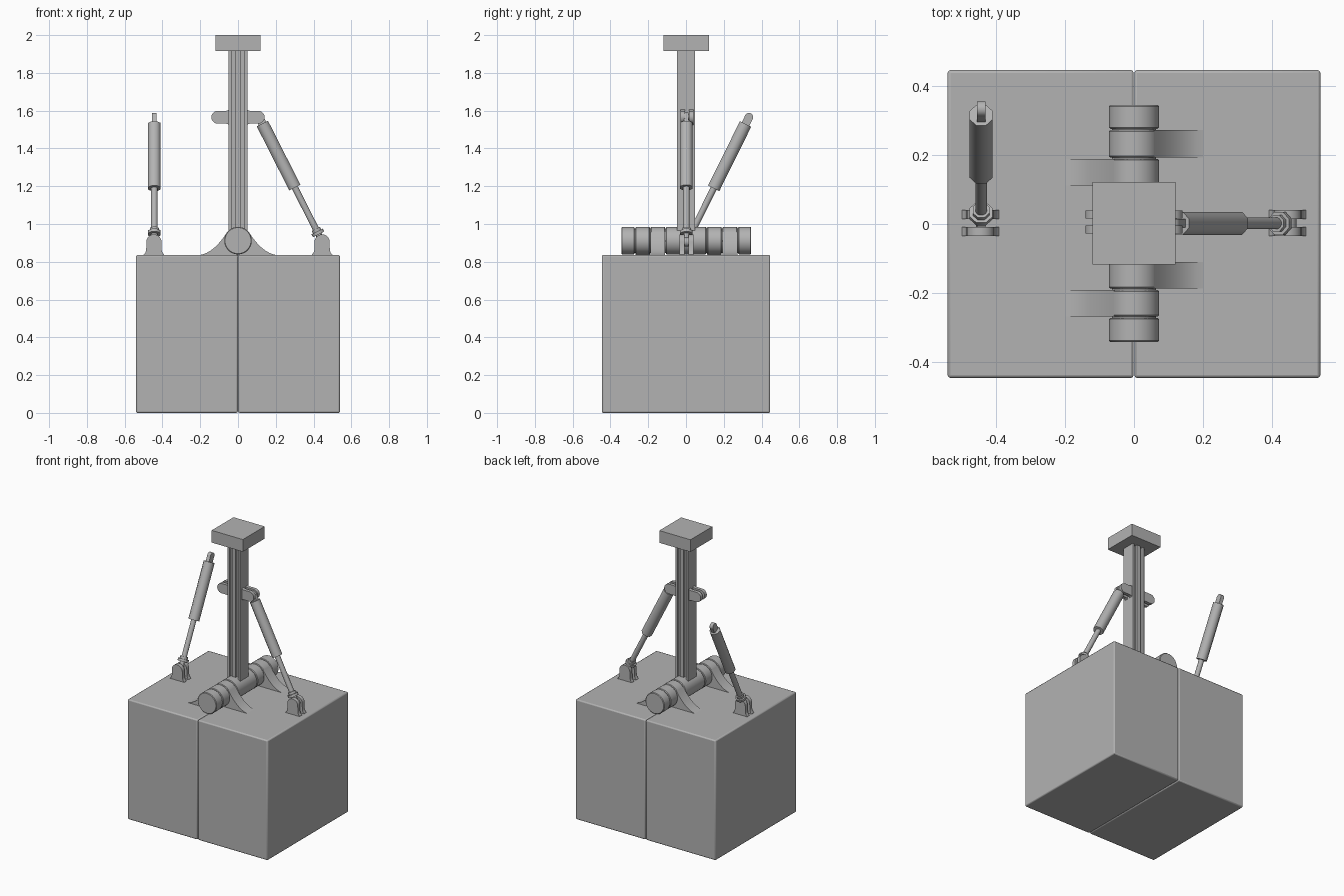
import bpy, bmesh, math
from mathutils import Vector, Matrix

if "Cube" in bpy.data.objects:
    bpy.data.objects.remove(bpy.data.objects["Cube"])

grey = bpy.data.materials.new("machine grey")
grey.diffuse_color = (0.45, 0.45, 0.45, 1)
grey.use_nodes = True
grey.node_tree.nodes["Principled BSDF"].inputs["Base Color"].default_value = grey.diffuse_color


def finish(name, bm, bevel=0.0, segs=2, angle=35):
    bmesh.ops.recalc_face_normals(bm, faces=bm.faces[:])
    me = bpy.data.meshes.new(name)
    bm.to_mesh(me)
    bm.free()
    me.materials.append(grey)
    ob = bpy.data.objects.new(name, me)
    bpy.context.collection.objects.link(ob)
    if bevel:
        m = ob.modifiers.new("edge", 'BEVEL')
        m.width, m.segments, m.limit_method = bevel, segs, 'ANGLE'
        m.angle_limit = math.radians(50)
    bpy.ops.object.select_all(action='DESELECT')
    bpy.context.view_layer.objects.active = ob
    ob.select_set(True)
    bpy.ops.object.shade_smooth_by_angle(angle=math.radians(angle))
    return ob


def box(name, lo, hi, bevel=0.0):
    lo, hi = Vector(lo), Vector(hi)
    bm = bmesh.new()
    bmesh.ops.create_cube(bm, size=1, matrix=Matrix.Translation((lo + hi) / 2)
                          @ Matrix.Diagonal((*(hi - lo), 1)))
    return finish(name, bm, bevel)


def rod(name, a, b, r, sides, bevel=0.0, angle=50):
    a, b = Vector(a), Vector(b)
    d = b - a
    bm = bmesh.new()
    turn = Matrix.Rotation(math.pi / sides, 4, 'Z')
    bmesh.ops.create_cone(bm, cap_ends=True, segments=sides, radius1=r, radius2=r,
                          depth=d.length, matrix=Matrix.Translation((a + b) / 2)
                          @ d.to_track_quat('Z', 'Y').to_matrix().to_4x4() @ turn)
    return finish(name, bm, bevel, 1, angle)


def prism(name, pts, start, sweep):
    """Extrude a closed outline of 3D points from start along sweep."""
    bm = bmesh.new()
    f = bm.faces.new([bm.verts.new(Vector(p) + Vector(start)) for p in pts])
    ext = bmesh.ops.extrude_face_region(bm, geom=[f])['geom']
    bmesh.ops.translate(bm, vec=sweep, verts=[v for v in ext if isinstance(v, bmesh.types.BMVert)])
    return finish(name, bm)


def arc(cx, cz, r, a0, a1, n):
    return [(cx + r * math.cos(math.radians(a0 + (a1 - a0) * i / n)),
             cz + r * math.sin(math.radians(a0 + (a1 - a0) * i / n))) for i in range(n + 1)]


# two half counterweight blocks, meeting at the centre seam
for side, x0, x1 in (("left", -0.54, -0.001), ("right", 0.001, 0.54)):
    box(side + "_block", (x0, -0.446, 0), (x1, 0.446, 0.836), 0.008)

# hinge barrel: separate knuckles with fine gaps
HZ, HR = 0.912, 0.073
for y0, y1 in ((-0.342, -0.272), (-0.268, -0.191), (-0.187, -0.11), (-0.106, 0.108),
               (0.112, 0.189), (0.193, 0.272), (0.276, 0.345)):
    rod("hinge_knuckle", (0, y0, HZ), (0, y1, HZ), HR, 32, 0.004, 40)
rod("hinge_pin", (0, -0.335, HZ), (0, 0.338, HZ), HR - 0.008, 24)

# curved hinge leaves, alternating sides
a_top = 38
tx, tz = HR * math.cos(math.radians(a_top)), HZ + HR * math.sin(math.radians(a_top))
for s, y0, y1 in ((-1, -0.268, -0.191), (1, -0.187, -0.11), (-1, 0.112, 0.189), (1, 0.193, 0.272)):
    curve = []
    for i in range(9):
        t = i / 8
        curve.append(((1 - t) ** 2 * tx + 2 * t * (1 - t) * 0.125 + t * t * 0.2,
                      (1 - t) ** 2 * tz + 2 * t * (1 - t) * 0.85 + t * t * 0.836))
    pts = [(0, 0.9)] + curve + [(0.2, 0.83), (0, 0.83)]
    prism("hinge_leaf", [(s * x, 0, z) for x, z in pts], (0, y0, 0), (0, y1 - y0, 0))

# mast: grooved bar with plain left and right faces
half = [(-0.049, 0.047), (-0.034, 0.047), (-0.034, 0.03), (-0.014, 0.03), (-0.014, 0.047),
        (0.014, 0.047), (0.014, 0.03), (0.034, 0.03), (0.034, 0.047), (0.049, 0.047)]
prism("mast", [(x, y, 0) for x, y in half] + [(x, -y, 0) for x, y in reversed(half)],
      (0, 0, 0.88), (0, 0, 1.04))
box("mast_cap", (-0.12, -0.118, 1.915), (0.12, 0.122, 2.0))

# paired round-ended lugs on both sides of the mast
lug = [(0.045, 1.61), (0.052, 1.602), (0.062, 1.599)] + arc(0.107, 1.565, 0.034, 90, -90, 10) \
    + [(0.062, 1.531), (0.052, 1.528), (0.045, 1.52)]
for s in (-1, 1):
    for y0 in (-0.028, 0.016):
        prism("mast_lug", [(s * x, 0, z) for x, z in lug], (0, y0, 0), (0, 0.023, 0))
rod("lug_pin", (0.11, -0.028, 1.565), (0.11, 0.039, 1.565), 0.014, 12)

# clevis brackets on top of the blocks
right = [(0.054, 0.832), (0.054, 0.838), (0.046, 0.846), (0.041, 0.862)] \
    + arc(0, 0.905, 0.04, 0, 90, 6)
clevis = right + [(-x, z) for x, z in reversed(right[:-1])]
for cx in (-0.445, 0.445):
    for y0 in (-0.035, 0.014):
        prism("clevis_cheek", [(x, 0, z) for x, z in clevis], (cx, y0, 0), (0, 0.026, 0))
    rod("clevis_pin", (cx, -0.034, 0.905), (cx, 0.039, 0.905), 0.014, 12)


# hydraulic struts: eye, collar, rod, body, upper eye
def strut(low, top, tag):
    low, top = Vector(low), Vector(top)
    d = (top - low).normalized()
    length = (top - low).length
    side = d.cross(Vector((0, 0, 1))).normalized() * 0.0125
    at = lambda t: low + d * t
    rod(tag + "_lower_eye", low - side, low + side, 0.024, 16)
    rod(tag + "_piston_rod", low, at(length - 0.38), 0.0175, 12)
    rod(tag + "_collar", at(0.045), at(0.062), 0.036, 8)
    rod(tag + "_neck", at(0.062), at(0.078), 0.026, 8)
    rod(tag + "_body", at(length - 0.42), at(length - 0.04), 0.036, 8)
    rod(tag + "_upper_eye", top - side, top + side, 0.023, 16)
    # flat tongue joining the upper eye to the body
    w = d.cross(side).normalized() * 0.022
    a = at(length - 0.045)
    prism(tag + "_tongue", [a - w, a + w, top + w, top - w], -side, side * 2)


strut((0.447, 0.002, 0.905), (0.111, 0.002, 1.567), "right_strut")
strut((-0.443, 0.006, 0.905), (-0.443, 0.333, 1.565), "left_strut")
